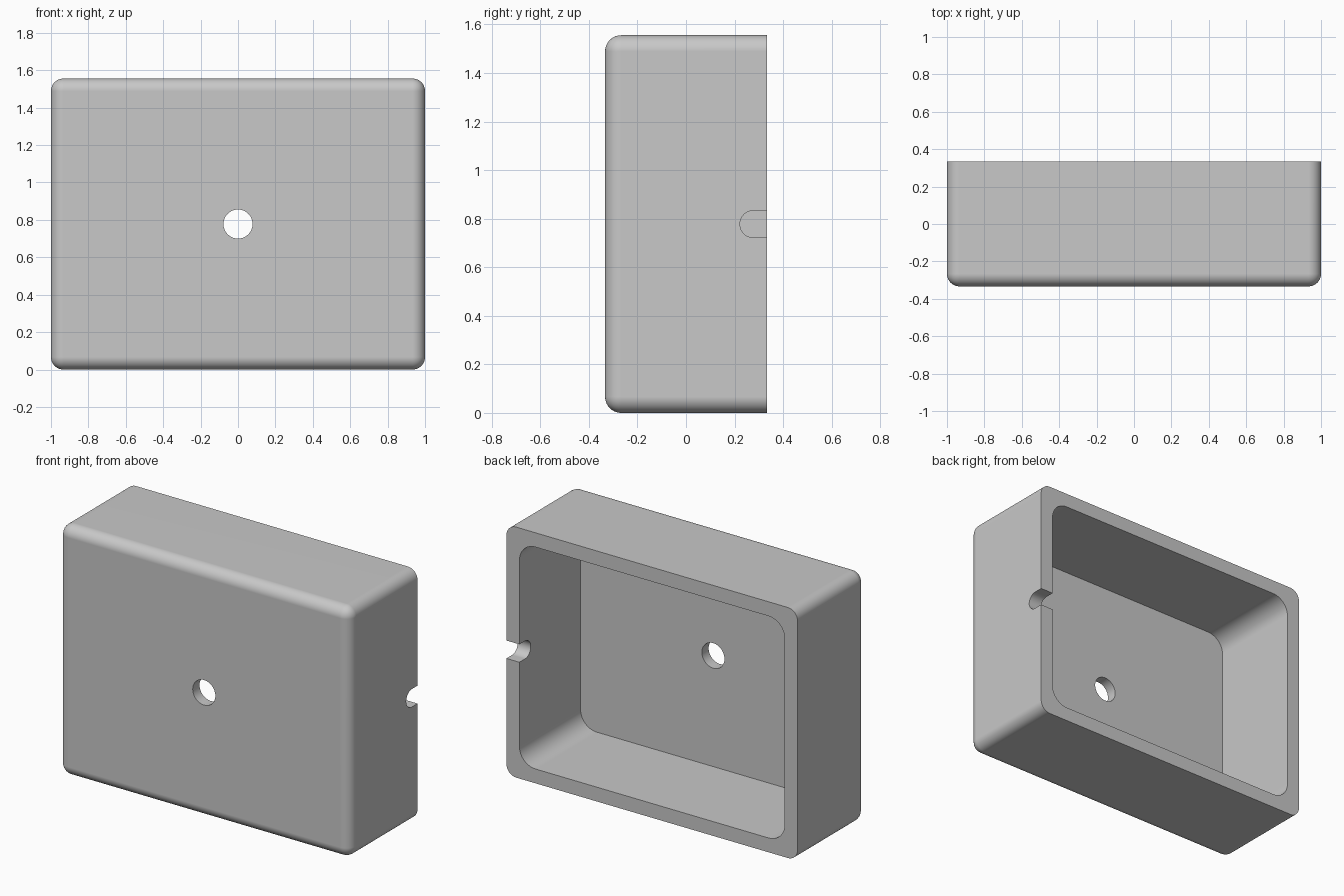
import bpy, bmesh, math
from mathutils import Matrix, Vector

if "Cube" in bpy.data.objects:
    bpy.data.objects.remove(bpy.data.objects["Cube"], do_unlink=True)

# Proportions
U = 1 / 45
WIDTH, HEIGHT, DEPTH = 90 * U, 70 * U, 30 * U
WALL, FLOOR = 4 * U, 3 * U
OUTER_R, INNER_R = 3 * U, 5 * U
HOLE_R, NOTCH_R = 3.5 * U, 2.5 * U
MID = HEIGHT / 2
BACK, FRONT = DEPTH / 2, -DEPTH / 2

grey = bpy.data.materials.new("plain grey")
grey.use_nodes = True
colour = (0.58, 0.58, 0.58, 1)
grey.diffuse_color = colour
grey.node_tree.nodes["Principled BSDF"].inputs["Base Color"].default_value = colour


def add_object(name, bm):
    bmesh.ops.recalc_face_normals(bm, faces=bm.faces)
    mesh = bpy.data.meshes.new(name)
    bm.to_mesh(mesh)
    bm.free()
    mesh.materials.append(grey)
    obj = bpy.data.objects.new(name, mesh)
    bpy.context.collection.objects.link(obj)
    return obj


def block(name, low, high, radius, choose, segments):
    """Box between two corners with the chosen edges rounded."""
    low, high = Vector(low), Vector(high)
    bm = bmesh.new()
    bmesh.ops.create_cube(bm, size=1)
    bmesh.ops.scale(bm, vec=high - low, verts=bm.verts)
    bmesh.ops.translate(bm, vec=(low + high) / 2, verts=bm.verts)
    edges = [e for e in bm.edges if choose(e)]
    bmesh.ops.bevel(bm, geom=edges, offset=radius, segments=segments,
                    profile=0.5, affect='EDGES')
    return add_object(name, bm)


def along_y(e):
    return abs(e.verts[0].co.y - e.verts[1].co.y) > 0.01


def on_shell(e):
    return min(v.co.y for v in e.verts) < 0


# Outer shell, rounded everywhere except at the open back
box = block("box_shell", (-WIDTH / 2, FRONT, 0), (WIDTH / 2, BACK, HEIGHT),
            OUTER_R, on_shell, 10)

# Cavity with rounded corners and a flat floor
cavity = block("cavity_cutter", (-WIDTH / 2 + WALL, FRONT + FLOOR, WALL),
               (WIDTH / 2 - WALL, BACK + 0.1, HEIGHT - WALL), INNER_R, along_y, 12)

# Round hole through the front panel
bm = bmesh.new()
bmesh.ops.create_cone(bm, cap_ends=True, segments=48, radius1=HOLE_R,
                      radius2=HOLE_R, depth=0.3,
                      matrix=Matrix.Translation((0, FRONT, MID))
                      @ Matrix.Rotation(math.pi / 2, 4, 'X'))
hole = add_object("hole_cutter", bm)

# Round-ended cable notch in the left wall's rim
bm = bmesh.new()
centre = BACK - NOTCH_R
profile = [(BACK + 0.1, MID - NOTCH_R)]
for i in range(25):
    a = -math.pi / 2 - math.pi * i / 24
    profile.append((centre + NOTCH_R * math.cos(a), MID + NOTCH_R * math.sin(a)))
profile.append((BACK + 0.1, MID + NOTCH_R))
face = bm.faces.new([bm.verts.new((WIDTH / 2 - 0.2, y, z)) for y, z in profile])
sides = bmesh.ops.extrude_face_region(bm, geom=[face])["geom"]
bmesh.ops.translate(bm, vec=(0.4, 0, 0),
                    verts=[g for g in sides if isinstance(g, bmesh.types.BMVert)])
notch = add_object("notch_cutter", bm)

# Cut the shell
bpy.ops.object.select_all(action='DESELECT')
bpy.context.view_layer.objects.active = box
box.select_set(True)
for cutter in (cavity, hole, notch):
    cutter.hide_render = True
    mod = box.modifiers.new("cut", 'BOOLEAN')
    mod.operation, mod.solver, mod.object = 'DIFFERENCE', 'EXACT', cutter
    bpy.ops.object.modifier_apply(modifier=mod.name)
    bpy.data.objects.remove(cutter, do_unlink=True)

# Smooth roundings, crisp edges, flat panels
bpy.ops.object.shade_smooth_by_angle(angle=math.radians(30))
normals = box.modifiers.new("flat panels", 'WEIGHTED_NORMAL')
normals.keep_sharp = True
